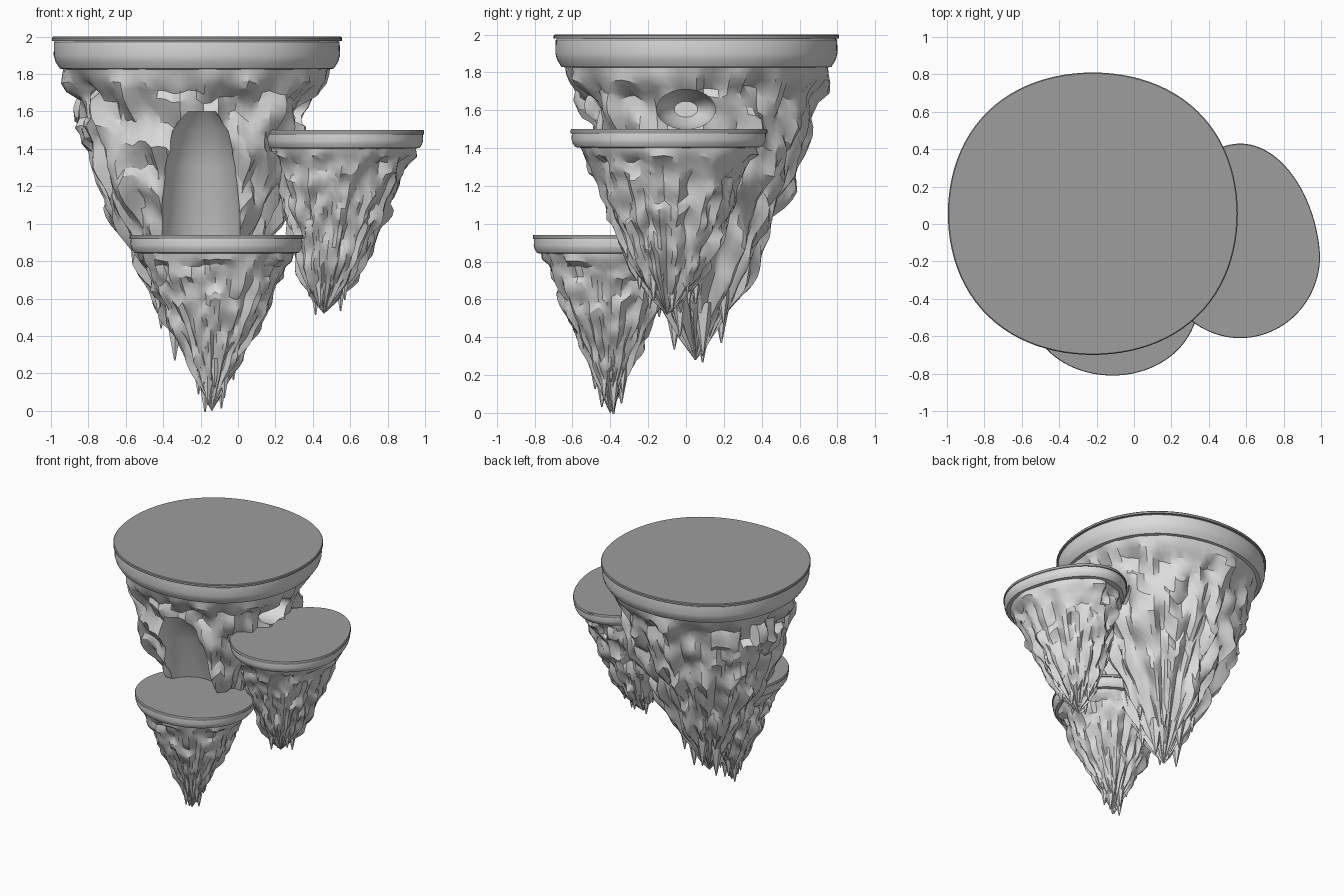
import bpy, bmesh, math
from mathutils import Matrix, Vector, noise

cube = bpy.data.objects.get("Cube")
if cube:
    bpy.data.objects.remove(cube, do_unlink=True)


def make_material(name, value):
    colour = (value, value, value, 1)
    mat = bpy.data.materials.new(name)
    mat.use_nodes = True
    mat.diffuse_color = colour
    mat.node_tree.nodes["Principled BSDF"].inputs["Base Color"].default_value = colour
    return mat


stone = make_material("grey stone", 0.72)
turf = make_material("dark grey top", 0.34)


def make_object(name, bm, angle=30, mat=stone):
    bmesh.ops.recalc_face_normals(bm, faces=bm.faces[:])
    mesh = bpy.data.meshes.new(name)
    bm.to_mesh(mesh)
    bm.free()
    mesh.materials.append(mat)
    obj = bpy.data.objects.new(name, mesh)
    bpy.context.collection.objects.link(obj)
    smooth(obj, angle)
    return obj


def smooth(obj, angle):
    bpy.ops.object.select_all(action='DESELECT')
    obj.select_set(True)
    bpy.context.view_layer.objects.active = obj
    bpy.ops.object.shade_smooth_by_angle(angle=math.radians(angle))


def skin(rings):
    """Join rings of points into a closed, capped surface."""
    bm = bmesh.new()
    loops = [[bm.verts.new(p) for p in ring] for ring in rings]
    n = len(loops[0])
    for a, b in zip(loops, loops[1:]):
        for i in range(n):
            j = (i + 1) % n
            bm.faces.new((a[i], a[j], b[j], b[i]))
    bm.faces.new(loops[0])
    bm.faces.new(loops[-1])
    return bm


def outline(centre, plan, scale, t):
    """Point on an island outline; plan = x radius, y radius, egg, bulge."""
    rx, ry, egg, bulge = plan
    c, s = math.cos(t), math.sin(t)
    k = scale * (1 + bulge * math.sin(2 * t) ** 2)
    return Vector((centre[0] + k * rx * c * (1 - 0.5 * egg * max(0, s)),
                   centre[1] + k * ry * s * (1 + math.copysign(egg, s))))


def stack(centre, plan, levels, n=96):
    """Stack of scaled outlines, one for each (scale, height) pair."""
    return skin([[(*outline(centre, plan, k, math.tau * i / n), z)
                  for i in range(n)] for k, z in levels])


def radius_at(profile, z):
    for (za, ra), (zb, rb) in zip(profile, profile[1:]):
        if za >= z >= zb:
            return ra + (rb - ra) * (za - z) / (za - zb)
    return profile[-1][1]


def slab(name, centre, plan, top, height):
    # Rounded, undercut stone lip with a thin flat plate on it
    shape = [(0.97, 0.1), (0.985, 0.16), (0.988, 0.55), (0.975, 0.75),
             (0.945, 0.95), (0.86, 1)]
    make_object(name + "_rim", stack(
        centre, plan, [(k, top - height * d) for k, d in shape]), 40)
    make_object(name + "_top", stack(
        centre, plan, [(0.993, top), (1, top - 0.006), (1, top - 0.022)]), 25, turf)


def rock(name, centre, plan, tip, profile, segments, count, seed):
    # Tapering crag: blocky ledges above, rough broken faces toward the tip
    top, bottom = profile[0][0], profile[-1][0]
    rings = []
    for k in range(count + 1):
        f = k / count
        mid = Vector(centre).lerp(Vector(tip), f)
        ring = []
        for i in range(segments):
            t = math.tau * i / segments
            c, s = math.cos(t), math.sin(t)
            z = top + (bottom - top) * f
            broad = noise.noise((c * 2.2 + seed, s * 2.2, f * 3))
            ridge = noise.noise((c * 5, s * 5 + seed, f * 9))
            block = noise.cell((t * 5.1 + seed, f * 11, seed)) - 0.5
            r = radius_at(profile, z) * (1 + min(1, k / 3) * (
                0.05 * broad + (0.11 + 0.25 * f * f) * ridge
                + 0.06 * (1 - f) * block))
            sag = noise.noise((c * 6 + seed, s * 6, 3.3))
            z += (top - bottom) * 0.35 * sag * f * (1 - f)
            ring.append((*outline(mid, plan, r, t), z))
        rings.append(ring)

    # Pointed shards hanging close around the tip
    bm = bmesh.new()
    tall = top - bottom
    for i in range(10):
        f = 0.66 + 0.022 * i
        p = outline(Vector(centre).lerp(Vector(tip), f), plan,
                    radius_at(profile, top - tall * f) * 0.7, i * 2.4)
        bmesh.ops.create_cone(
            bm, cap_ends=True, segments=6, radius1=0.004, radius2=0.04 * tall,
            depth=0.18 * tall,
            matrix=Matrix.Translation((p.x, p.y, top - tall * (f + 0.06))))
    make_object(name + "_shards", bm, 20)
    return make_object(name + "_rock", skin(rings), 30)


def carve(target, cutter):
    cutter.hide_render = True
    mod = target.modifiers.new("carve", 'BOOLEAN')
    mod.operation = 'DIFFERENCE'
    mod.solver = 'EXACT'
    mod.object = cutter
    bpy.context.view_layer.objects.active = target
    bpy.ops.object.modifier_apply(modifier=mod.name)
    bpy.data.objects.remove(cutter, do_unlink=True)


# Large upper island
centre, plan = (-0.22, 0.055), (0.775, 0.755, 0, 0.025)
slab("upper_island", centre, plan, 2.0, 0.18)
upper = rock("upper_island", centre, plan, (-0.25, 0.05),
             [(1.84, 0.92), (1.75, 0.9), (1.7, 0.85), (1.4, 0.75), (1.2, 0.66),
              (1.0, 0.53), (0.8, 0.41), (0.6, 0.26), (0.45, 0.14), (0.28, 0.005)],
             96, 36, 4.7)

# Smooth alcove cut into its front
alcove = [[(-0.2 + r * math.cos(math.tau * i / 48),
            y + r * math.sin(math.tau * i / 48), z) for i in range(48)]
          for z, y, r in [(0.85, -0.34, 0.23), (1.3, -0.44, 0.19),
                          (1.5, -0.5, 0.15), (1.6, -0.53, 0.08)]]
carve(upper, make_object("alcove_cutter", skin(alcove)))

# Side tunnel opening above the middle island
tunnel = [[(x, k * 0.155 * math.cos(math.tau * i / 40),
            1.605 + k * 0.105 * math.sin(math.tau * i / 40)) for i in range(40)]
          for x, k in [(0.8, 1), (0.15, 1), (0.02, 0.8), (-0.06, 0.4)]]
carve(upper, make_object("tunnel_cutter", skin(tunnel)))

# Middle island, with the upper rock cut back around its slab
centre, plan = (0.568, -0.17), (0.427, 0.52, 0.154, 0)
carve(upper, make_object("clearance_cutter", stack(
    centre, plan, [(1.03, 1.5), (1.06, 1.46), (1.0, 1.39)])))
smooth(upper, 30)
slab("middle_island", centre, plan, 1.5, 0.1)
rock("middle_island", centre, plan, (0.46, -0.1),
     [(1.42, 0.9), (1.36, 0.88), (1.33, 0.83), (1.2, 0.73), (1.0, 0.58),
      (0.8, 0.42), (0.7, 0.31), (0.6, 0.15), (0.52, 0.005)], 72, 30, 9.2)

# Lower island
centre, plan = (-0.115, -0.39), (0.465, 0.42, 0, 0.01)
slab("lower_island", centre, plan, 0.94, 0.1)
rock("lower_island", centre, plan, (-0.14, -0.4),
     [(0.86, 0.9), (0.8, 0.88), (0.77, 0.82), (0.6, 0.68), (0.4, 0.45),
      (0.25, 0.28), (0.12, 0.13), (0, 0.005)], 72, 30, 15.6)
